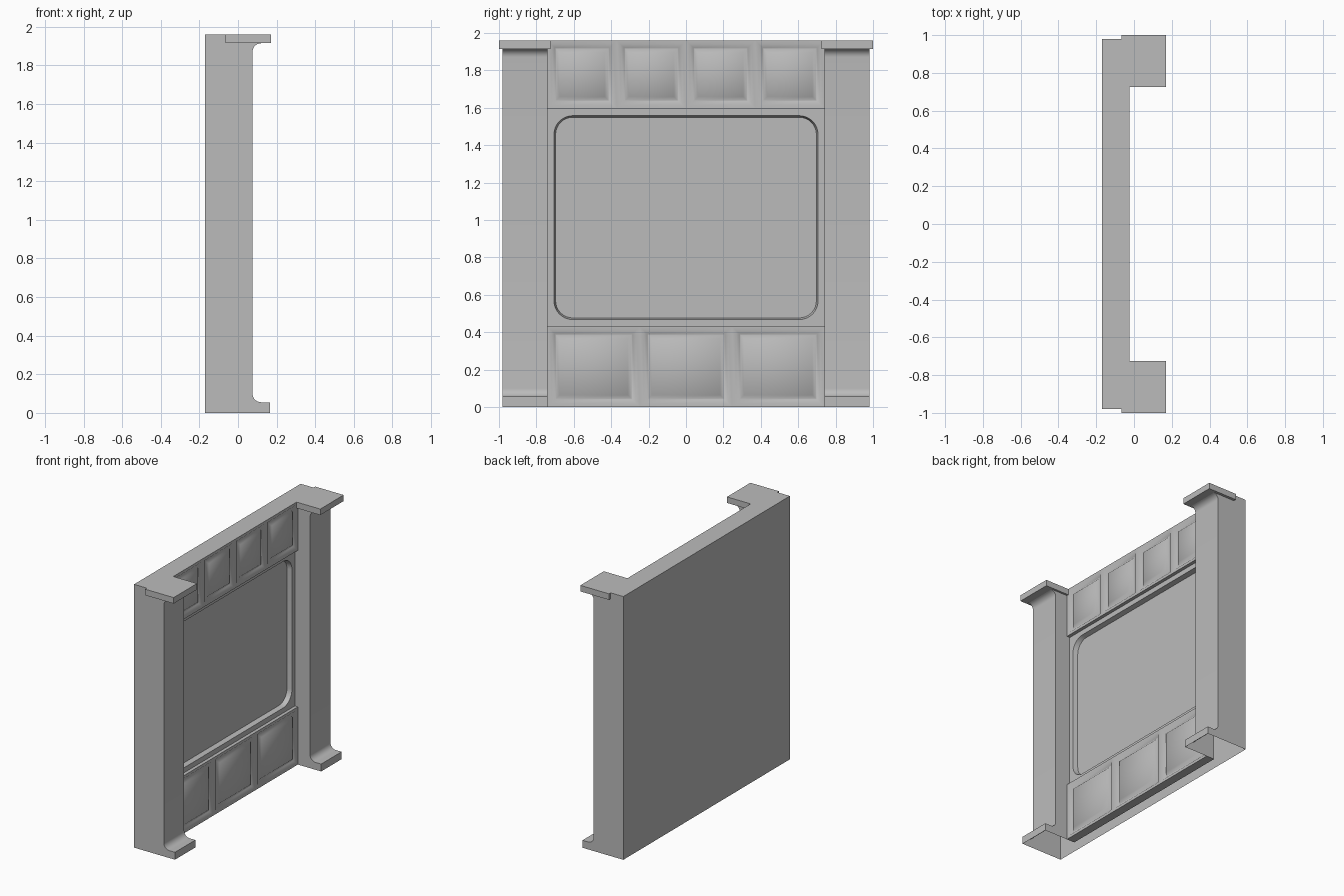
import bpy, bmesh, math
from mathutils import Vector

if "Cube" in bpy.data.objects:
    bpy.data.objects.remove(bpy.data.objects["Cube"])

grey = bpy.data.materials.new("plain_grey")
grey.use_nodes = True
grey.diffuse_color = (0.5, 0.5, 0.5, 1)
grey.node_tree.nodes["Principled BSDF"].inputs["Base Color"].default_value = (0.5, 0.5, 0.5, 1)

BACK, CORE, FRAME, BAND = -0.17, -0.09, -0.05, -0.025   # depth layers along x
INNER, OUTER, TOP = 0.74, 0.98, 1.96                    # pillar sides, full height


def finish(bm, name):
    bmesh.ops.remove_doubles(bm, verts=bm.verts, dist=1e-5)
    mesh = bpy.data.meshes.new(name)
    bm.to_mesh(mesh)
    bm.free()
    mesh.materials.append(grey)
    ob = bpy.data.objects.new(name, mesh)
    bpy.context.collection.objects.link(ob)
    bpy.ops.object.select_all(action='DESELECT')
    ob.select_set(True)
    bpy.context.view_layer.objects.active = ob
    bpy.ops.object.shade_smooth_by_angle(angle=math.radians(42))
    return ob


def prism(name, profile, y0, y1, open_sides=()):
    """Extrude an (x, z) profile along y, leaving out faces that point along open_sides."""
    bm = bmesh.new()
    face = bm.faces.new([bm.verts.new((x, y0, z)) for x, z in profile])
    ext = bmesh.ops.extrude_face_region(bm, geom=[face])["geom"]
    moved = [v for v in ext if isinstance(v, bmesh.types.BMVert)]
    bmesh.ops.translate(bm, verts=moved, vec=(0, y1 - y0, 0))
    bmesh.ops.recalc_face_normals(bm, faces=bm.faces)
    bm.normal_update()
    gone = [f for f in bm.faces if any(f.normal.dot(Vector(d)) > 0.99 for d in open_sides)]
    bmesh.ops.delete(bm, geom=gone, context='FACES')
    return finish(bm, name)


def rect(x0, x1, z0, z1):
    return [(x0, z0), (x1, z0), (x1, z1), (x0, z1)]


def arc(cx, cz, r, start, end, n=8):
    return [(cx + r * math.cos(math.radians(start + (end - start) * i / n)),
             cz + r * math.sin(math.radians(start + (end - start) * i / n))) for i in range(n + 1)]


def loop(x, cy, cz, hy, hz, r=0.0, n=0):
    """Rounded rectangle facing +x."""
    pts = []
    for k, (sy, sz) in enumerate([(1, 1), (-1, 1), (-1, -1), (1, -1)]):
        for i in range(n + 1):
            a = math.radians(90 * (k + (i / n if n else 0)))
            pts.append((x, cy + sy * (hy - r) + r * math.cos(a), cz + sz * (hz - r) + r * math.sin(a)))
    return pts


def rings(bm, loops):
    """Join nested loops with faces and close the innermost one."""
    vs = [[bm.verts.new(p) for p in l] for l in loops]
    for a, b in zip(vs, vs[1:]):
        for i in range(len(a)):
            j = (i + 1) % len(a)
            bm.faces.new((a[i], a[j], b[j], b[i]))
    bm.faces.new(vs[-1])


def band(name, z0, z1, count, margin):
    """Row of raised square pads, each inside a shallow groove, with ledges above and below."""
    bm = bmesh.new()
    hy, hz, cz = INNER / count, (z1 - z0) / 2, (z0 + z1) / 2
    for i in range(count):
        cy = -INNER + hy * (2 * i + 1)
        steps = [(0, 0), (margin, 0), (margin + 0.02, 0.016), (margin + 0.026, 0.016), (margin + 0.044, 0)]
        rings(bm, [loop(BAND - d, cy, cz, hy - m, hz - m) for m, d in steps])
    for z, flip in ((z0, False), (z1, True)):
        quad = [(CORE, -INNER, z), (CORE, INNER, z), (BAND, INNER, z), (BAND, -INNER, z)]
        bm.faces.new([bm.verts.new(p) for p in (quad[::-1] if flip else quad)])
    return finish(bm, name)


# Hollow back shell, open underneath
prism("back_shell", rect(BACK, CORE, 0, TOP), -OUTER, OUTER, [(0, 0, -1), (1, 0, 0)])

# Panelled bands
band("upper_band", 1.595, TOP, 4, 0.02)
band("lower_band", 0, 0.43, 3, 0.02)

# Middle frame with a recessed rounded panel
bm = bmesh.new()
mid, half = 1.0125, 0.5825
rings(bm, [loop(FRAME, 0, mid, INNER, half, 0, 8),
           loop(FRAME, 0, mid, 0.706, 0.545, 0.1, 8),
           loop(CORE + 0.005, 0, mid, 0.697, 0.536, 0.091, 8)])
finish(bm, "middle_panel")

# Pillars with filleted feet and heads, and their caps
r, face_x, foot_x = 0.045, 0.075, 0.167
pillar = ([(CORE, 0), (foot_x, 0), (foot_x, 0.055)]
          + arc(face_x + r, 0.055 + r, r, 270, 180)
          + arc(face_x + r, 1.915 - r, r, 180, 90)
          + [(face_x + r, TOP), (CORE, TOP)])
for side, s in (("left", 1), ("right", -1)):
    prism(side + "_pillar", pillar, s * INNER, s * OUTER, [(0, 0, -1), (-1, 0, 0)])
    prism(side + "_cap", rect(-0.065, 0.17, 1.915, TOP), s * 0.725, s * 1.0)
